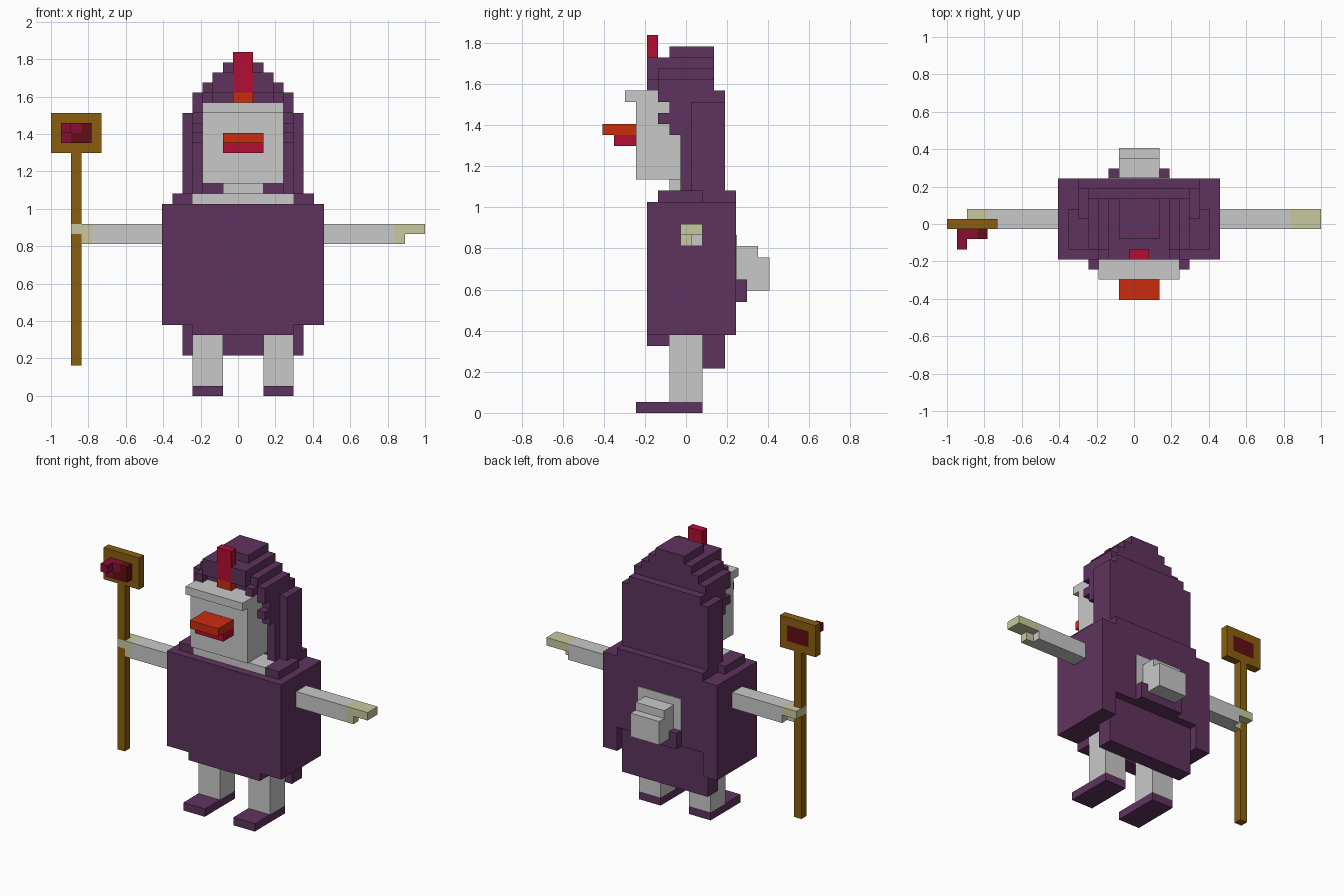
import bpy, bmesh

if "Cube" in bpy.data.objects:
    bpy.data.objects.remove(bpy.data.objects["Cube"])

U = 2 / 37          # one block
OX, OY = -1.0, -7.5 * U


def lin(c):
    c /= 255
    return c / 12.92 if c <= 0.04045 else ((c + 0.055) / 1.055) ** 2.4


def material(name, *rgb):
    m = bpy.data.materials.new(name)
    m.diffuse_color = (*[lin(c) for c in rgb], 1)
    m.use_nodes = True
    m.node_tree.nodes["Principled BSDF"].inputs["Base Color"].default_value = m.diffuse_color
    return m


PURPLE = material("purple", 95, 51, 94)
GREY = material("light_grey", 201, 201, 201)
CREAM = material("pale_yellow", 201, 201, 160)
GOLD = material("gold_brown", 139, 95, 16)
CRIMSON = material("crimson", 180, 14, 52)
ORANGE = material("orange", 203, 45, 15)
DARK = material("dark_red", 98, 14, 20)
GEM = material("gem_red", 135, 15, 52)


def blocks(name, mat, *boxes):
    """One object made of boxes given as x0, x1, y0, y1, z0, z1 in block units."""
    bm = bmesh.new()
    for x0, x1, y0, y1, z0, z1 in boxes:
        vs = bmesh.ops.create_cube(bm, size=1)["verts"]
        for v in vs:
            v.co = (OX + U * (x1 if v.co.x > 0 else x0),
                    OY + U * (y1 if v.co.y > 0 else y0),
                    U * (z1 if v.co.z > 0 else z0))
    me = bpy.data.meshes.new(name)
    bm.to_mesh(me)
    bm.free()
    me.materials.append(mat)
    ob = bpy.data.objects.new(name, me)
    bpy.context.collection.objects.link(ob)
    return ob


def both(x0, x1, *rest):
    """A box and its mirror image about the body centre (x = 19)."""
    return [(x0, x1, *rest), (38 - x1, 38 - x0, *rest)]


# Robe: main body with a raised back hem, under-hems front and back
blocks("robe", PURPLE,
       (11, 27, 4, 11, 7, 19), (11, 27, 11, 12, 10, 19),
       *both(11, 13, 11, 12, 7, 10))
blocks("robe_front_hem", PURPLE, (14, 24, 4, 6, 6, 7))
blocks("robe_back_hem", PURPLE, (13, 25, 9, 11, 4, 7))

# Tail coming out of the robe
blocks("tail_flap", PURPLE, (16, 22, 12, 13, 10, 12))
blocks("tail_patch", GREY, (16, 22, 12, 12.1, 12, 16))
blocks("tail", GREY, (17, 21, 12, 14, 11.02, 15), (17, 21, 14, 15, 11.02, 14))

# Legs and feet
blocks("legs", GREY, *both(14, 17, 6, 9, 1, 7))
blocks("feet", PURPLE, *both(14, 17, 3, 9, 0, 1))

# Arms and hands
blocks("arms", GREY, *both(27, 34, 7, 9, 15, 17))
blocks("right_hand", CREAM, (34, 37, 7, 9, 16, 17), (34, 35, 7, 8, 15, 16))
blocks("left_hand", CREAM, (2, 4, 7, 9, 16, 17), (3, 4, 7, 8, 15, 16))

# Staff with a framed gem
blocks("staff", GOLD, (2, 3, 7, 8, 3, 16), (2, 3, 7, 8, 17, 24))
blocks("staff_frame", GOLD, (0, 5, 7, 8, 24, 25), (0, 5, 7, 8, 27, 28),
       (0, 1, 7, 8, 25, 27), (4, 5, 7, 8, 25, 27))
blocks("gem_core", DARK, (1, 4, 7, 8, 25, 27), (3, 4, 6, 7, 26, 27),
       (2, 4, 6, 7, 25, 26))
blocks("gem_front", GEM, (1, 3, 6, 7, 26, 27), (1, 2, 6, 7, 25, 26),
       (1, 2, 5, 6, 26, 27))

# Collar and neck
blocks("collar", GREY, (14, 24, 5, 9, 19, 20))
blocks("shoulder_collar", PURPLE, *both(12, 14, 5, 9, 19, 20), (13, 25, 9, 12, 19, 20))
blocks("neck", GREY, (17, 21, 6, 8, 20, 21))

# Head with brow and beak
blocks("head", GREY, (15, 23, 3, 7, 21, 28), (15, 23, 3, 5, 28, 29))
blocks("brow", GREY, (15, 23, 2, 3, 28, 29))
blocks("upper_beak", ORANGE, (17, 21, 0, 3, 25, 26))
blocks("lower_beak", CRIMSON, (17, 21, 1, 3, 24, 25))

# Hood: back wall, ragged side locks and stepped crown
blocks("hood_back", PURPLE, (13, 25, 8, 11, 20, 28), (14, 24, 10, 11, 28, 29))
blocks("hood_sides", PURPLE,
       *both(14, 15, 7, 8, 20, 25), *both(14, 15, 6, 8, 25, 26),
       *both(14, 15, 5, 8, 26, 27), *both(14, 15, 6, 8, 27, 28))
blocks("hood_crown", PURPLE,
       (14, 24, 5, 10, 28, 30), (15, 23, 5, 10, 30, 31), (16, 22, 5, 10, 31, 32),
       (17, 21, 6, 10, 32, 33),
       *both(15, 16, 4, 5, 29, 30), *both(16, 18, 4, 5, 30, 32))

# Comb on the crown
blocks("comb_base", ORANGE, (18, 20, 4, 5, 29, 30))
blocks("comb", CRIMSON, (18, 20, 4, 5, 30, 34))
